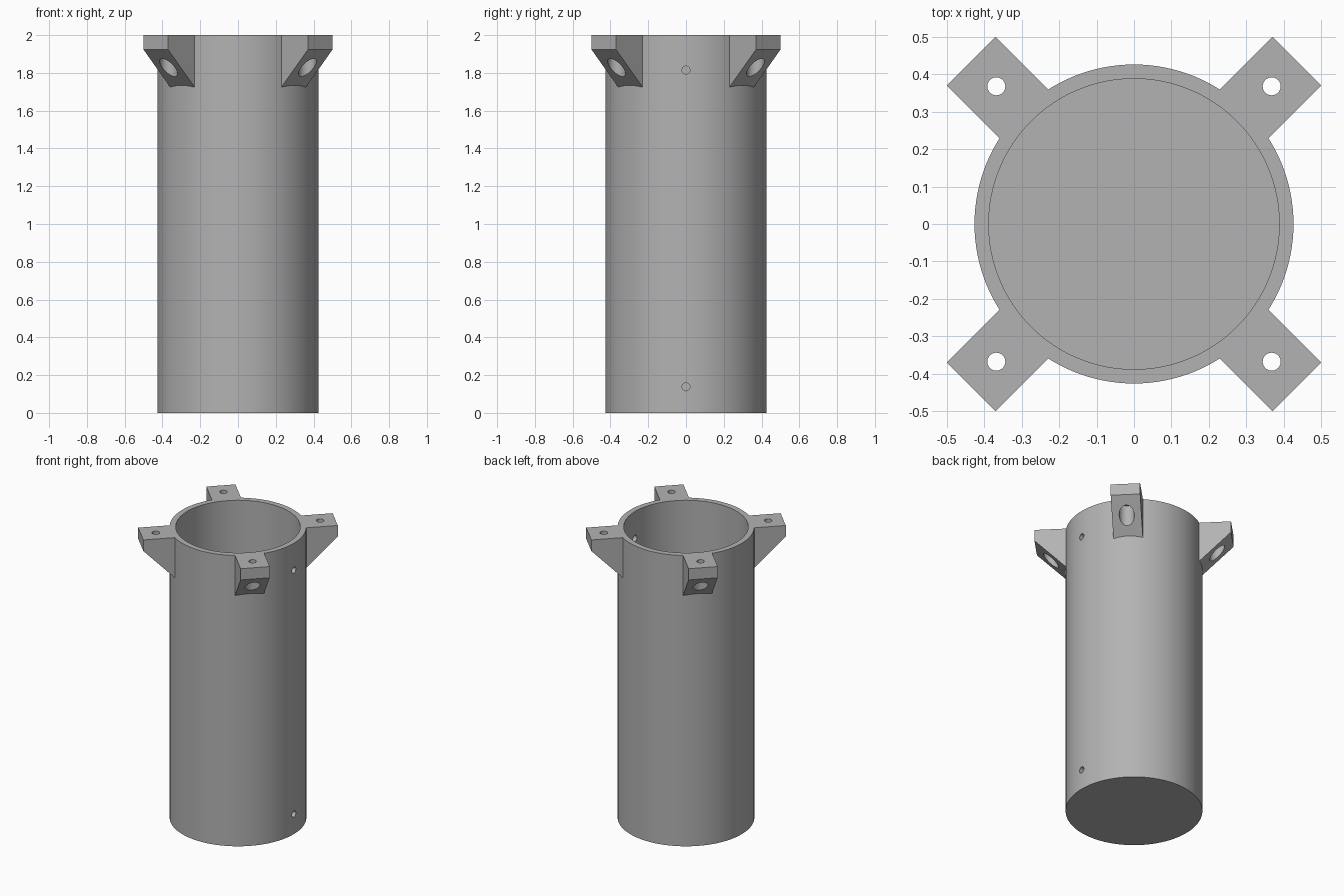
import bpy
import bmesh
from math import pi, radians
from mathutils import Matrix, Vector

cube = bpy.data.objects.get("Cube")
if cube:
    bpy.data.objects.remove(cube, do_unlink=True)

# Main dimensions
HEIGHT = 2.0
OUTER_R, INNER_R = 0.426, 0.388
FLOOR = 0.04
ARM_IN, ARM_OUT = 0.40, 0.615
ARM_HALF = 0.092
PLATE_Z = 1.923          # underside of the bracket's outer edge
BOLT_R, BOLT_HOLE, BOLT_RECESS = 0.52, 0.024, 0.047
QUARTERS = [pi / 4 + i * pi / 2 for i in range(4)]

grey = bpy.data.materials.new("plain_grey")
grey.use_nodes = True
colour = (0.45, 0.45, 0.45, 1)
grey.diffuse_color = colour
grey.node_tree.nodes["Principled BSDF"].inputs["Base Color"].default_value = colour


def make_object(name, bm):
    bmesh.ops.recalc_face_normals(bm, faces=bm.faces)
    mesh = bpy.data.meshes.new(name)
    bm.to_mesh(mesh)
    bm.free()
    mesh.materials.append(grey)
    obj = bpy.data.objects.new(name, mesh)
    bpy.context.collection.objects.link(obj)
    return obj


def lathe(bm, profile, matrix=Matrix(), steps=128):
    """Turn an (r, z) profile that starts and ends on the axis into a solid."""
    rings = []
    for r, z in profile:
        count = steps if r else 1
        rings.append([bm.verts.new(matrix @ (Matrix.Rotation(2 * pi * i / steps, 4, 'Z')
                      @ Vector((r, 0, z)))) for i in range(count)])
    caps = [rings[1], rings[-2]]
    for low, high in zip(rings[1:-2], rings[2:-1]):
        for i in range(steps):
            j = (i + 1) % steps
            bm.faces.new((low[i], low[j], high[j], high[i]))
    for ring in caps:
        bm.faces.new(ring)
    for end in (rings[0], rings[-1]):
        bm.verts.remove(end[0])


def combine(target, tool, operation):
    mod = target.modifiers.new(operation.lower(), 'BOOLEAN')
    mod.operation = operation
    mod.solver = 'EXACT'
    mod.object = tool
    bpy.context.view_layer.objects.active = target
    bpy.ops.object.modifier_apply(modifier=mod.name)
    bpy.data.objects.remove(tool, do_unlink=True)


# Open-topped tube with a closed floor
bm = bmesh.new()
lathe(bm, [(0, 0), (OUTER_R, 0), (OUTER_R, HEIGHT), (INNER_R, HEIGHT),
           (INNER_R, FLOOR), (0, FLOOR)])
tube = make_object("tube_with_brackets", bm)

# Four diagonal brackets with a sloping underside
bm = bmesh.new()
side = [(ARM_IN, HEIGHT), (ARM_OUT, HEIGHT), (ARM_OUT, PLATE_Z),
        (ARM_IN, PLATE_Z - (ARM_OUT - ARM_IN))]
for angle in QUARTERS:
    turn = Matrix.Rotation(angle, 4, 'Z')
    left, right = [[bm.verts.new(turn @ Vector((r, y, z))) for r, z in side]
                   for y in (-ARM_HALF, ARM_HALF)]
    bm.faces.new(left)
    bm.faces.new(right)
    for i in range(4):
        j = (i + 1) % 4
        bm.faces.new((left[i], left[j], right[j], right[i]))
combine(tube, make_object("brackets", bm), 'UNION')

# Bolt holes with a wide recess below, and two small holes in the left wall
bm = bmesh.new()
for angle in QUARTERS:
    place = Matrix.Rotation(angle, 4, 'Z') @ Matrix.Translation((BOLT_R, 0, 0))
    lathe(bm, [(0, 1.6), (BOLT_RECESS, 1.6), (BOLT_RECESS, PLATE_Z),
               (BOLT_HOLE, PLATE_Z), (BOLT_HOLE, 2.1), (0, 2.1)], place, 48)
for z in (0.138, 1.815):
    place = Matrix.Translation((0, 0, z)) @ Matrix.Rotation(pi / 2, 4, 'Y')
    lathe(bm, [(0, 0.3), (0.021, 0.3), (0.021, 0.5), (0, 0.5)], place, 32)
combine(tube, make_object("hole_cutters", bm), 'DIFFERENCE')

# Smooth curved walls, crisp edges
bpy.ops.object.select_all(action='DESELECT')
tube.select_set(True)
bpy.context.view_layer.objects.active = tube
bpy.ops.object.shade_smooth_by_angle(angle=radians(30))
